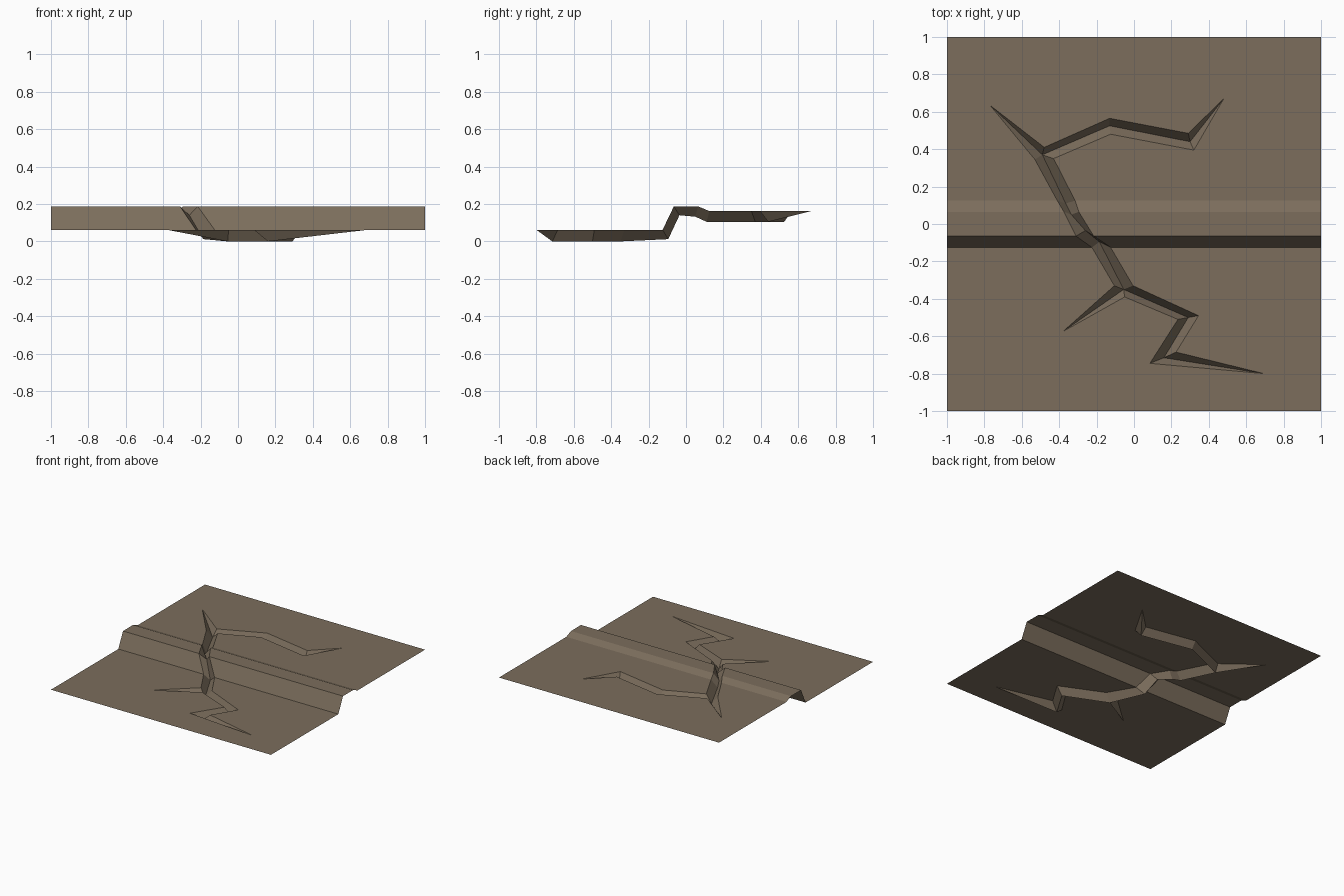
import bpy, bmesh, math
from mathutils import Vector
from mathutils.geometry import delaunay_2d_cdt

cube = bpy.data.objects.get("Cube")
if cube:
    bpy.data.objects.remove(cube)

# One earthy brown for everything
brown = bpy.data.materials.new("earth_brown")
brown.use_nodes = True
colour = (0.2, 0.155, 0.108, 1)
brown.diffuse_color = colour
brown.node_tree.nodes["Principled BSDF"].inputs["Base Color"].default_value = colour

# Ground profile along y: low front, step up, narrow ridge, slightly lower back
PROFILE = [(-1, 0.062), (-0.125, 0.062), (-0.065, 0.187), (0.065, 0.187), (0.125, 0.162), (1, 0.162)]


def ground_height(y):
    for (y0, z0), (y1, z1) in zip(PROFILE, PROFILE[1:]):
        if y <= y1:
            return z0 + (z1 - z0) * (y - y0) / (y1 - y0)
    return PROFILE[-1][1]


# Lowest points of the crack
FLOOR = {
    "back_fork": (-0.49, 0.37, 0.105),
    "back_bend": (-0.13, 0.525, 0.105),
    "back_elbow": (0.30, 0.44, 0.105),
    "ridge_back": (-0.365, 0.11, 0.105),
    "ridge_top": (-0.335, 0.05, 0.132),
    "step_top": (-0.26, -0.035, 0.14),
    "step_foot": (-0.185, -0.095, 0.012),
    "front_fork": (-0.055, -0.35, 0),
    "front_bend": (0.29, -0.50, 0),
    "front_elbow": (0.16, -0.715, 0),
}

# Crack rim, counterclockwise, each point paired with the floor point below it;
# a tip has no floor point, the crack runs out there
RIM = [
    (-0.77, 0.635, "tip"),
    (-0.53, 0.345, "back_fork"),
    (-0.41, 0.125, "ridge_back"),
    (-0.375, 0.065, "ridge_top"),
    (-0.31, -0.065, "step_top"),
    (-0.225, -0.125, "step_foot"),
    (-0.105, -0.33, "front_fork"),
    (-0.38, -0.575, "tip"),
    (-0.05, -0.39, "front_fork"),
    (0.235, -0.51, "front_bend"),
    (0.085, -0.745, "front_elbow"),
    (0.695, -0.80, "tip"),
    (0.225, -0.685, "front_elbow"),
    (0.345, -0.49, "front_bend"),
    (-0.005, -0.33, "front_fork"),
    (-0.125, -0.125, "step_foot"),
    (-0.215, -0.065, "step_top"),
    (-0.295, 0.065, "ridge_top"),
    (-0.315, 0.125, "ridge_back"),
    (-0.43, 0.35, "back_fork"),
    (-0.125, 0.48, "back_bend"),
    (0.32, 0.395, "back_elbow"),
    (0.48, 0.67, "tip"),
    (0.29, 0.485, "back_elbow"),
    (-0.13, 0.565, "back_bend"),
    (-0.48, 0.41, "back_fork"),
]


def add_object(name, bm):
    mesh = bpy.data.meshes.new(name)
    bm.to_mesh(mesh)
    bm.free()
    mesh.materials.append(brown)
    obj = bpy.data.objects.new(name, mesh)
    bpy.context.collection.objects.link(obj)
    return obj


# Ground sheet: folded strips with the crack outline left open
points = [Vector((x, y)) for y, _ in PROFILE for x in (-1, 1)]
strips = [[i, i + 1, i + 3, i + 2] for i in range(0, len(points) - 2, 2)]
crack = list(range(len(points), len(points) + len(RIM)))
points += [Vector((x, y)) for x, y, _ in RIM]
verts, _, faces, _, _, sources = delaunay_2d_cdt(points, [], strips + [crack], 1, 0.0001)

bm = bmesh.new()
ground_verts = [bm.verts.new((v.x, v.y, ground_height(v.y))) for v in verts]
for face, source in zip(faces, sources):
    if len(strips) not in source:
        bm.faces.new([ground_verts[i] for i in face])
bm.normal_update()
for face in bm.faces:
    if face.normal.z < 0:
        face.normal_flip()
bmesh.ops.delete(bm, geom=[v for v in bm.verts if not v.link_faces], context='VERTS')
bmesh.ops.dissolve_limit(bm, angle_limit=math.radians(1), verts=bm.verts[:], edges=bm.edges[:])
add_object("ground_sheet", bm)

# Crack walls: sloping faces from the rim down to the floor line
bm = bmesh.new()
floor_verts = {name: bm.verts.new(co) for name, co in FLOOR.items()}
pairs = []
for x, y, name in RIM:
    top = bm.verts.new((x, y, ground_height(y)))
    pairs.append((top, floor_verts.get(name, top)))
for (a, low_a), (b, low_b) in zip(pairs, pairs[1:] + pairs[:1]):
    corners = list(dict.fromkeys((a, b, low_b, low_a)))
    bm.faces.new(corners)
add_object("crack_walls", bm)
